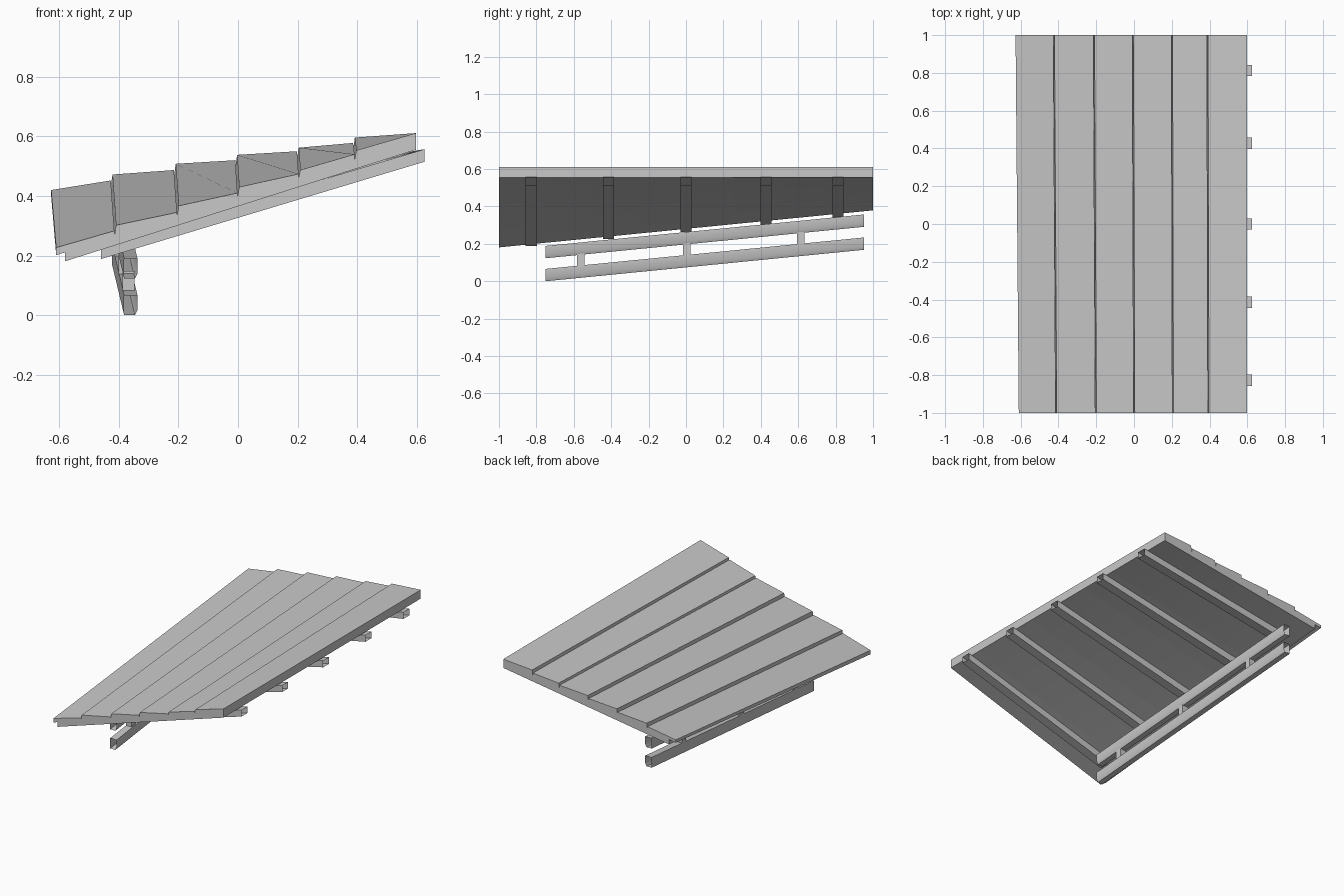
import bpy
import math

if "Cube" in bpy.data.objects:
    bpy.data.objects.remove(bpy.data.objects["Cube"], do_unlink=True)

grey = bpy.data.materials.new("plain_grey")
grey.use_nodes = True
colour = (0.58, 0.58, 0.58, 1)
grey.diffuse_color = colour
grey.node_tree.nodes["Principled BSDF"].inputs["Base Color"].default_value = colour


def loft(name, sections, capped=True):
    """Skin a row of matching cross-sections, with or without end caps."""
    n = len(sections[0])
    faces = []
    for s in range(len(sections) - 1):
        a, b = s * n, (s + 1) * n
        faces += [(a + i, a + (i + 1) % n, b + (i + 1) % n, b + i) for i in range(n)]
    if capped:
        last = (len(sections) - 1) * n
        faces += [tuple(reversed(range(n))), tuple(range(last, last + n))]
    mesh = bpy.data.meshes.new(name)
    mesh.from_pydata([p for section in sections for p in section], [], faces)
    mesh.materials.append(grey)
    obj = bpy.data.objects.new(name, mesh)
    bpy.context.collection.objects.link(obj)
    return obj


def at_y(section, y):
    return [(x, y, z) for x, z in section]


LOW_X, HIGH_X, HIGH_Z = -0.58, 0.597, 0.555
BOARD = 0.03


def underside(x, y):
    """Height of the twisted underside of the deck."""
    low = 0.28 + 0.099 * y
    return low + (HIGH_Z - low) * (x - LOW_X) / (HIGH_X - LOW_X)


# Base board under the planks, divided finely so the twist stays even
STEPS = 8
board_x = [LOW_X + (HIGH_X - LOW_X) * i / STEPS for i in range(STEPS + 1)]


def board_section(y):
    bottom = [(x, underside(x, y)) for x in board_x]
    top = [(x, z + BOARD) for x, z in reversed(bottom)]
    return at_y(bottom + top, y)


loft("base_board", [board_section(-1 + 2 * i / STEPS) for i in range(STEPS + 1)])

# Overlapping planks: seam positions, then (low edge, high edge) heights at each end
front_x = [-0.61, -0.415, -0.205, -0.002, 0.203, 0.391, HIGH_X]
back_x = [-0.627, -0.427, -0.215, -0.009, 0.198, 0.386, HIGH_X]
front_z = [(0.227, 0.283), (0.302, 0.345), (0.367, 0.41),
           (0.43, 0.474), (0.487, 0.54), (0.553, 0.611)]
back_z = [(0.42, 0.452), (0.472, 0.487), (0.508, 0.52),
          (0.538, 0.55), (0.562, 0.578), (0.596, 0.611)]


def plank_section(xs, zs, i, y):
    a, b = xs[i], xs[i + 1]
    # Upper seam edges sit back slightly from the plank below
    setback = 0.006 if i else 0
    return at_y([(a, underside(a, y) + BOARD), (b, underside(b, y) + BOARD),
                 (b, zs[i][1]), (a + setback, zs[i][0])], y)


for i in range(len(front_z)):
    loft(f"plank_{i + 1}", [plank_section(front_x, front_z, i, -1),
                            plank_section(back_x, back_z, i, 1)])

# Open-ended rafters below the deck
for i, y in enumerate((-0.827, -0.415, 0, 0.428, 0.813)):
    def rafter_end(x, top, depth):
        return [(x, y - 0.03, top - depth), (x, y - 0.03, top),
                (x, y + 0.03, top), (x, y + 0.03, top - depth)]
    loft(f"rafter_{i + 1}", [rafter_end(-0.46, underside(-0.46, y), 0.046),
                             rafter_end(0.626, 0.557, 0.042)], capped=False)

# Two open-ended sloping rails, softly rounded on the inner side
rail = [(-0.382, 0), (-0.346, 0), (-0.337, 0.018), (-0.337, 0.066), (-0.382, 0.066)]
for name, lift in (("lower_rail", 0), ("upper_rail", 0.123)):
    obj = loft(name, [at_y([(x, z + lift) for x, z in rail], -0.75),
                      at_y([(x - 0.04, z + lift + 0.168) for x, z in rail], 0.952)],
               capped=False)
    obj.data.shade_smooth()
    obj.data.set_sharp_from_angle(angle=math.radians(35))

# Short posts between the rails
for i, y in enumerate((-0.562, 0.005, 0.613)):
    t = (y + 0.75) / 1.702
    x, z = -0.363 - 0.04 * t, 0.168 * t

    def post_section(height):
        return [(x + sx * 0.02, y + sy * 0.02, height)
                for sx, sy in ((-1, -1), (1, -1), (1, 1), (-1, 1))]
    loft(f"post_{i + 1}", [post_section(z + 0.06), post_section(z + 0.13)])
